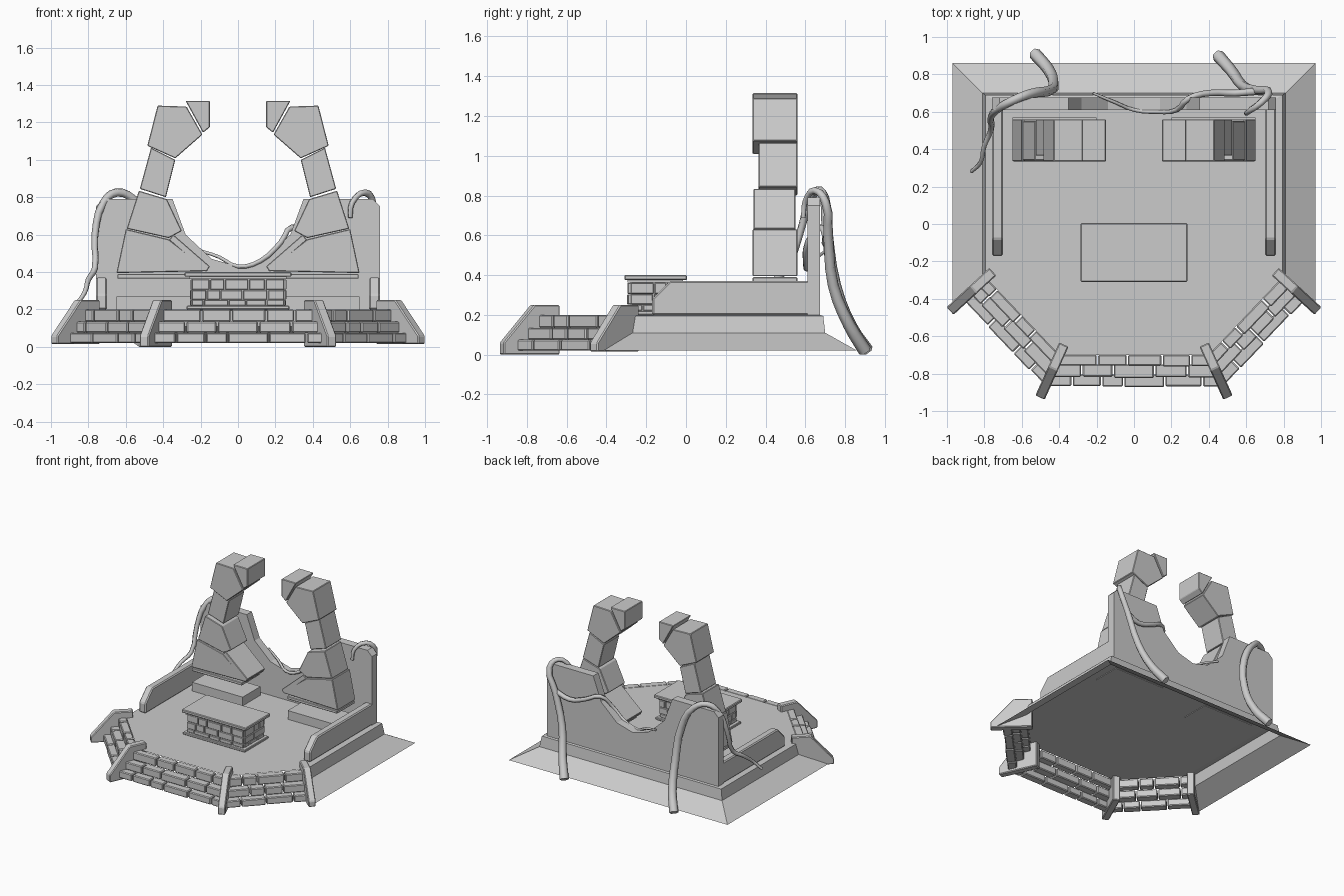
import bpy, bmesh, math, random
from mathutils import Vector, Matrix

if "Cube" in bpy.data.objects:
    bpy.data.objects.remove(bpy.data.objects["Cube"])

random.seed(4)


def finish(name, bm, bevel=0.0, smooth=False):
    if bevel:
        bmesh.ops.bevel(bm, geom=bm.edges[:], offset=bevel, segments=1, affect='EDGES')
    bmesh.ops.recalc_face_normals(bm, faces=bm.faces[:])
    me = bpy.data.meshes.new(name)
    bm.to_mesh(me)
    bm.free()
    ob = bpy.data.objects.new(name, me)
    bpy.context.collection.objects.link(ob)
    if smooth:
        for p in me.polygons:
            p.use_smooth = True
    return ob


def add_prism(bm, pts, vec):
    """Closed polygon swept along a vector."""
    a = [bm.verts.new(p) for p in pts]
    b = [bm.verts.new(Vector(p) + Vector(vec)) for p in pts]
    n = len(a)
    bm.faces.new(a)
    bm.faces.new(b[::-1])
    for i in range(n):
        bm.faces.new((a[i], b[i], b[(i + 1) % n], a[(i + 1) % n]))


def add_box(bm, x0, x1, y0, y1, z0, z1):
    add_prism(bm, [(x0, y0, z0), (x1, y0, z0), (x1, y1, z0), (x0, y1, z0)], (0, 0, z1 - z0))


def box(name, *dims, bevel=0.0):
    bm = bmesh.new()
    add_box(bm, *dims)
    return finish(name, bm, bevel)


def brick_row(bm, a, b, n, o0, o1, z0, z1, size, gap=0.008):
    """Row of random-length bricks from a to b, between offsets o0 and o1 along n."""
    a, b, n = Vector(a), Vector(b), Vector(n)
    d = (b - a).normalized()
    length, t = (b - a).length, 0.0
    while t < length - 0.001:
        w = size * random.uniform(0.65, 1.35)
        if length - t - w < size * 0.5:
            w = length - t
        p, q = a + d * (t + gap / 2), a + d * (t + w - gap / 2)
        j = random.uniform(-0.004, 0.004)
        pts = [p + n * o0, q + n * o0, q + n * (o1 + j), p + n * (o1 + j)]
        add_prism(bm, [(v.x, v.y, z0) for v in pts], (0, 0, z1 - z0))
        t += w


# floor sheet
bm = bmesh.new()
half = [(0.40, -0.70), (0.79, -0.29), (0.79, 0.67)]
ring = half + [(-x, y) for x, y in reversed(half)]
bm.faces.new([bm.verts.new((x, y, 0.20)) for x, y in ring])
finish("floor", bm)

# flared skirt round the sides and back (half width, back y, front y, height)
bm = bmesh.new()
rows = []
for x, yb, yf, z in [(0.76, 0.67, -0.26, 0.20), (0.795, 0.69, -0.29, 0.195),
                     (0.81, 0.70, -0.30, 0.11), (0.97, 0.86, -0.44, 0.02)]:
    rows.append([bm.verts.new(p) for p in ((-x, yf, z), (-x, yb, z), (x, yb, z), (x, yf, z))])
for r, s in zip(rows, rows[1:]):
    for i in range(3):
        bm.faces.new((r[i], r[i + 1], s[i + 1], s[i]))
finish("skirt", bm)

# back wall with a curved dip
top = [(0.76, 0.20), (0.76, 0.75), (0.72, 0.79), (0.35, 0.79), (0.28, 0.60), (0.14, 0.47)]
outline = top + [(0, 0.43)] + [(-x, z) for x, z in reversed(top)]
bm = bmesh.new()
add_prism(bm, [(x, 0.61, z) for x, z in outline], (0, 0.065, 0))
finish("back_wall", bm)

# low side walls
side = [(-0.17, 0.20), (-0.17, 0.28), (-0.08, 0.37), (0.63, 0.37), (0.63, 0.20)]
for s, tag in ((-1, "left"), (1, "right")):
    bm = bmesh.new()
    add_prism(bm, [(s * 0.70, y, z) for y, z in side], (s * 0.06, 0, 0))
    finish(tag + "_side_wall", bm, 0.008)

# brick steps: three tiers on three sides
bm = bmesh.new()
r = math.sqrt(0.5)
tiers = [(0.105, 0.17, 0.02, 0.075), (0.05, 0.12, 0.075, 0.135), (0.0, 0.06, 0.135, 0.20)]
for o0, o1, z0, z1 in tiers:
    e = o1 * 0.41
    brick_row(bm, (-0.40 - e, -0.70), (0.40 + e, -0.70), (0, -1), o0, o1, z0, z1, 0.17)
    for s in (-1, 1):
        a = (s * (0.40 - e * r), -0.70 - e * r)
        brick_row(bm, a, (s * 0.79, -0.29), (s * r, -r), o0, o1, z0, z1, 0.16)
finish("brick_steps", bm, 0.006)

# sloped buttress fins between the step runs
fin = [(0, 0), (0, 0.25), (0.14, 0.25), (0.31, 0.06), (0.31, 0)]
for s, tag in ((-1, "left"), (1, "right")):
    for part, (x, y), (dx, dy), z in (("front", (0.375, -0.645), (0.41, -0.91), 0.0),
                                      ("outer", (0.755, -0.255), (0.74, -0.68), 0.015)):
        d = Vector((s * dx, dy, 0)).normalized()
        n = Vector((-d.y, d.x, 0))
        o = Vector((s * x, y, 0)) - n * 0.0275
        bm = bmesh.new()
        add_prism(bm, [o + d * u + Vector((0, 0, max(h, z))) for u, h in fin], n * 0.055)
        finish(f"{tag}_{part}_fin", bm, 0.006)

# altar: slabs, core and bricks
box("altar_base", -0.275, 0.275, -0.305, -0.005, 0.20, 0.22, bevel=0.004)
box("altar_core", -0.245, 0.245, -0.28, -0.03, 0.21, 0.38)
box("altar_top", -0.285, 0.285, -0.31, 0.005, 0.375, 0.40, bevel=0.005)
bm = bmesh.new()
for z0, z1 in ((0.222, 0.25), (0.253, 0.303), (0.306, 0.36)):
    brick_row(bm, (-0.25, -0.28), (0.25, -0.28), (0, -1), -0.02, 0.012, z0, z1, 0.10, 0.006)
    brick_row(bm, (-0.25, -0.03), (0.25, -0.03), (0, 1), -0.02, 0.012, z0, z1, 0.10, 0.006)
    for s in (-1, 1):
        brick_row(bm, (s * 0.245, -0.28), (s * 0.245, -0.03), (s, 0), -0.02, 0.012, z0, z1, 0.09, 0.006)
box("altar_rim", -0.26, 0.26, -0.295, -0.015, 0.362, 0.376)
finish("altar_bricks", bm, 0.003)

# broken arch: stone blocks on each side (outline in x,z and depth range)
blocks = [
    ([(0.65, 0.395), (0.60, 0.63), (0.37, 0.575), (0.19, 0.43), (0.16, 0.405)], 0.335, 0.56),
    ([(0.595, 0.632), (0.53, 0.835), (0.38, 0.79), (0.30, 0.62), (0.37, 0.582)], 0.34, 0.55),
    ([(0.525, 0.845), (0.465, 1.065), (0.335, 1.0), (0.385, 0.80)], 0.365, 0.56),
    ([(0.485, 1.075), (0.43, 1.29), (0.275, 1.285), (0.19, 1.135), (0.335, 1.008)], 0.335, 0.56),
    ([(0.28, 1.315), (0.15, 1.315), (0.15, 1.175), (0.187, 1.145)], 0.335, 0.56),
    ([(0.37, 0.572), (0.345, 0.60), (0.15, 0.43), (0.17, 0.40)], 0.335, 0.56),
]
for s, tag in ((-1, "left"), (1, "right")):
    box(tag + "_arch_plinth", *sorted((s * 0.20, s * 0.65)), 0.345, 0.57, 0.195, 0.27)
    box(tag + "_arch_foot", *sorted((s * 0.20, s * 0.645)), 0.335, 0.56, 0.365, 0.39, bevel=0.004)
    for i, (pts, y0, y1) in enumerate(blocks):
        bm = bmesh.new()
        add_prism(bm, [(s * x, y0, z) for x, z in pts], (0, y1 - y0, 0))
        finish(f"{tag}_arch_block_{i + 1}", bm, 0.004)


# creeping roots: tapered tubes
def root(name, pts, r0, r1):
    cu = bpy.data.curves.new(name, 'CURVE')
    cu.dimensions = '3D'
    cu.bevel_depth = 1.0
    cu.bevel_resolution = 1
    cu.resolution_u = 3
    cu.use_fill_caps = True
    sp = cu.splines.new('BEZIER')
    sp.bezier_points.add(len(pts) - 1)
    for i, (bp, p) in enumerate(zip(sp.bezier_points, pts)):
        bp.co = p
        bp.radius = r0 + (r1 - r0) * i / (len(pts) - 1)
        bp.handle_left_type = bp.handle_right_type = 'AUTO'
    ob = bpy.data.objects.new(name, cu)
    bpy.context.collection.objects.link(ob)


root("left_root", [(-0.53, 0.91, 0.02), (-0.46, 0.83, 0.14), (-0.43, 0.75, 0.35), (-0.46, 0.71, 0.62),
                   (-0.56, 0.695, 0.79), (-0.65, 0.66, 0.825), (-0.72, 0.62, 0.77), (-0.765, 0.57, 0.60),
                   (-0.765, 0.50, 0.42), (-0.80, 0.42, 0.36), (-0.82, 0.33, 0.29), (-0.87, 0.28, 0.22)], 0.034, 0.010)
root("right_root", [(0.45, 0.90, 0.02), (0.52, 0.82, 0.15), (0.58, 0.74, 0.35), (0.66, 0.715, 0.60),
                    (0.72, 0.70, 0.77), (0.68, 0.65, 0.825), (0.61, 0.60, 0.77), (0.60, 0.59, 0.69)], 0.034, 0.012)
root("root_branch", [(0.66, 0.71, 0.60), (0.54, 0.70, 0.56), (0.40, 0.70, 0.60), (0.29, 0.67, 0.64),
                     (0.23, 0.61, 0.56), (0.12, 0.60, 0.46), (0.0, 0.61, 0.43), (-0.10, 0.65, 0.48),
                     (-0.22, 0.70, 0.52)], 0.020, 0.008)
